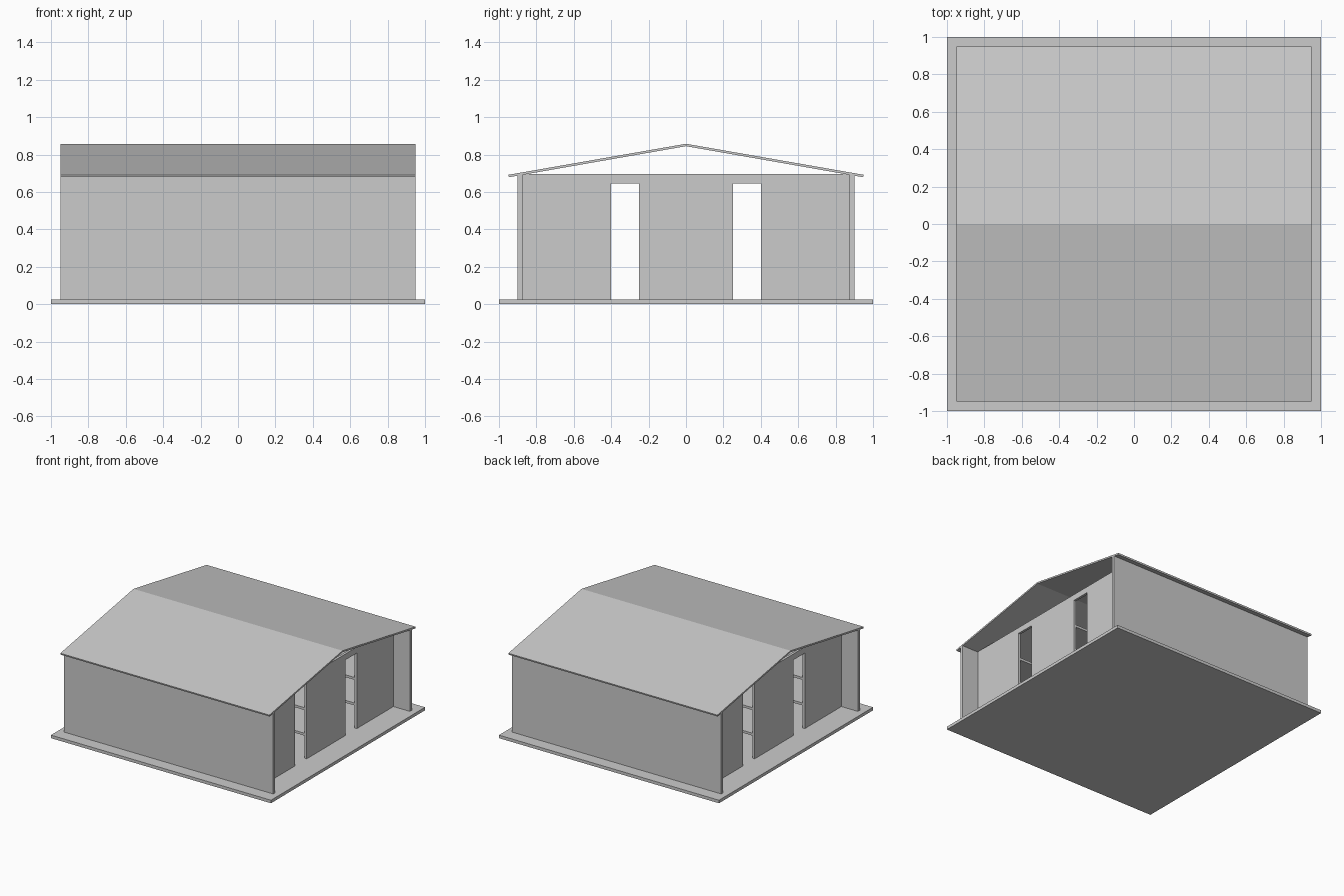
import bpy
import bmesh

if "Cube" in bpy.data.objects:
    bpy.data.objects.remove(bpy.data.objects["Cube"], do_unlink=True)

# One flat grey for the whole building
grey = bpy.data.materials.new("plain_grey")
grey.use_nodes = True
colour = (0.6, 0.6, 0.6, 1)
grey.diffuse_color = colour
grey.node_tree.nodes["Principled BSDF"].inputs["Base Color"].default_value = colour


def extrude_profile(name, points, start, end):
    """Extrude a closed (y, z) profile along x."""
    bm = bmesh.new()
    face = bm.faces.new([bm.verts.new((start, y, z)) for y, z in points])
    grown = bmesh.ops.extrude_face_region(bm, geom=[face])["geom"]
    moved = [v for v in grown if isinstance(v, bmesh.types.BMVert)]
    bmesh.ops.translate(bm, verts=moved, vec=(end - start, 0, 0))
    bmesh.ops.recalc_face_normals(bm, faces=bm.faces)
    mesh = bpy.data.meshes.new(name)
    bm.to_mesh(mesh)
    bm.free()
    mesh.materials.append(grey)
    obj = bpy.data.objects.new(name, mesh)
    bpy.context.collection.objects.link(obj)
    return obj


def box(name, x, y, z):
    return extrude_profile(name, [(y[0], z[0]), (y[1], z[0]), (y[1], z[1]), (y[0], z[1])], *x)


FLOOR, WALL_TOP, DOOR_TOP = 0.025, 0.695, 0.645
DOOR_IN, DOOR_OUT = 0.25, 0.4
WALL_IN, WALL_OUT = 0.875, 0.9
END_IN, END_OUT = 0.78, 0.8
LENGTH = 0.95

# Ground slab
box("floor_slab", (-1, 1), (-1, 1), (0, FLOOR))

# Long side walls
box("front_wall", (-LENGTH, LENGTH), (-WALL_OUT, -WALL_IN), (FLOOR, WALL_TOP))
box("back_wall", (-LENGTH, LENGTH), (WALL_IN, WALL_OUT), (FLOOR, WALL_TOP))

# Recessed end walls: one outline with two doorways open at the floor
half = [(0, DOOR_IN, DOOR_OUT, WALL_IN)]
outline = [(-WALL_IN, WALL_TOP), (-WALL_IN, FLOOR)]
for near, far in ((-DOOR_OUT, -DOOR_IN), (DOOR_IN, DOOR_OUT)):
    outline += [(near, FLOOR), (near, DOOR_TOP), (far, DOOR_TOP), (far, FLOOR)]
outline += [(WALL_IN, FLOOR), (WALL_IN, WALL_TOP)]
extrude_profile("left_end_wall", outline, END_IN, END_OUT)
extrude_profile("right_end_wall", outline, -END_OUT, -END_IN)

# Shelving beside the two aisles
bays = {"front": (-WALL_IN, -DOOR_OUT), "middle": (-DOOR_IN, DOOR_IN), "back": (DOOR_OUT, WALL_IN)}
for bay, span in bays.items():
    for level, height in (("lower", 0.22), ("upper", 0.43)):
        box(f"{bay}_{level}_shelf", (-END_IN, END_IN), span, (height - 0.01, height + 0.01))

# Thin gabled roof with overhanging eaves
roof = [(-0.95, 0.692), (0, 0.858), (0.95, 0.692), (0.947, 0.679), (0, 0.845), (-0.947, 0.679)]
extrude_profile("gabled_roof", roof, -LENGTH, LENGTH)
